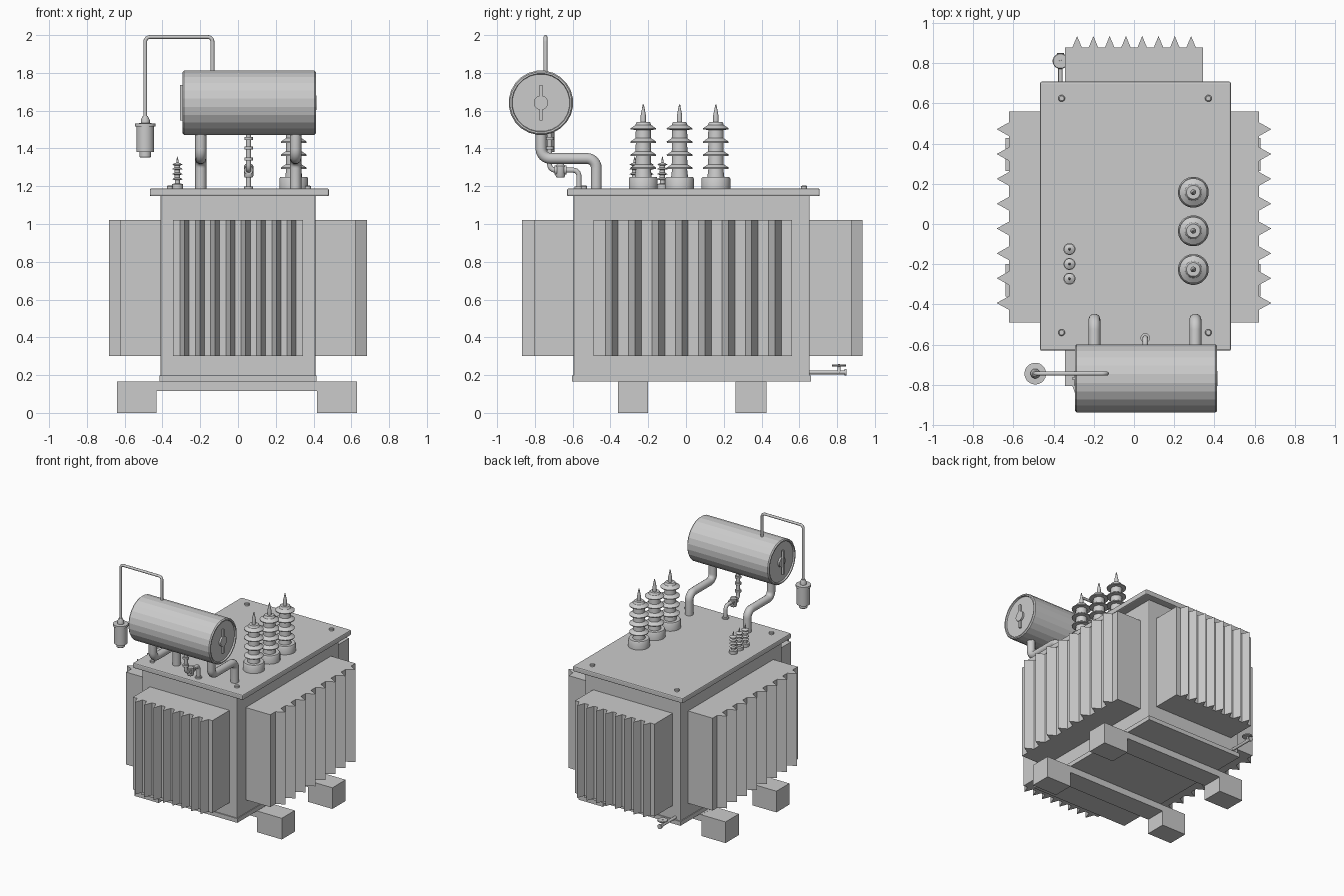
import bpy, bmesh
from math import pi, cos, sin
from mathutils import Vector

if "Cube" in bpy.data.objects:
    bpy.data.objects.remove(bpy.data.objects["Cube"])


def mesh_object(name, bm, smooth=False):
    bmesh.ops.recalc_face_normals(bm, faces=bm.faces)
    me = bpy.data.meshes.new(name)
    bm.to_mesh(me)
    bm.free()
    ob = bpy.data.objects.new(name, me)
    bpy.context.collection.objects.link(ob)
    if smooth:
        bpy.ops.object.select_all(action='DESELECT')
        ob.select_set(True)
        bpy.context.view_layer.objects.active = ob
        bpy.ops.object.shade_smooth_by_angle(angle=0.6)
    return ob


def box(name, lo, hi, bevel=0.0):
    bm = bmesh.new()
    bmesh.ops.create_cube(bm, size=1)
    for v in bm.verts:
        v.co = [(a + b) / 2 + c * (b - a) for a, b, c in zip(lo, hi, v.co)]
    ob = mesh_object(name, bm)
    if bevel:
        m = ob.modifiers.new("bevel", 'BEVEL')
        m.width, m.segments = bevel, 2
    return ob


def lathe(name, profile, loc, axis='Z', n=24, smooth=True):
    """Revolve (radius, height) points about an axis through loc."""
    bm = bmesh.new()
    rings = []
    for r, h in profile:
        ring = []
        for i in range(n):
            a = 2 * pi * (i + 0.5) / n
            p = Vector((r * cos(a), r * sin(a), h))
            if axis == 'X':
                p = Vector((p.z, p.x, p.y))
            elif axis == 'Y':
                p = Vector((p.y, p.z, p.x))
            ring.append(bm.verts.new(p + Vector(loc)))
        rings.append(ring)
    for a, b in zip(rings, rings[1:]):
        for i in range(n):
            bm.faces.new((a[i], a[(i + 1) % n], b[(i + 1) % n], b[i]))
    bm.faces.new(rings[0])
    bm.faces.new(rings[-1])
    return mesh_object(name, bm, smooth)


def pipe(name, pts, radius, bend):
    """Round tube along a path whose corners are rounded by bend."""
    pts = [Vector(p) for p in pts]
    path = [pts[0]]
    for p, c, q in zip(pts, pts[1:], pts[2:]):
        a, b = c + (p - c).normalized() * bend, c + (q - c).normalized() * bend
        centre = a + b - c
        for i in range(7):
            t = pi / 2 * i / 6
            path.append(centre + (a - centre) * cos(t) + (b - centre) * sin(t))
    path.append(pts[-1])
    cu = bpy.data.curves.new(name, 'CURVE')
    cu.dimensions = '3D'
    cu.bevel_depth, cu.bevel_resolution, cu.use_fill_caps = radius, 3, True
    sp = cu.splines.new('POLY')
    sp.points.add(len(path) - 1)
    for s, p in zip(sp.points, path):
        s.co = (*p, 1)
    ob = bpy.data.objects.new(name, cu)
    bpy.context.collection.objects.link(ob)


def radiator(name, place, lo, hi, inner, outer, tip, first, pitch, half):
    """Block with eight triangular fins; place(along, out) gives plan x, y."""
    plan = [(lo, inner), (lo, outer)]
    for i in range(8):
        c = first + i * pitch
        plan += [(c - half, outer), (c, tip), (c + half, outer)]
    plan += [(hi, outer), (hi, inner)]
    bm = bmesh.new()
    face = bm.faces.new([bm.verts.new((*place(a, o), 0.30)) for a, o in plan])
    ext = bmesh.ops.extrude_face_region(bm, geom=[face])
    top = [v for v in ext['geom'] if isinstance(v, bmesh.types.BMVert)]
    bmesh.ops.translate(bm, verts=top, vec=(0, 0, 0.72))
    mesh_object(name, bm)


# Tank, base flange and lid
box("tank", (-0.41, -0.595, 0.165), (0.41, 0.655, 1.16), 0.006)
box("base_flange", (-0.416, -0.603, 0.165), (0.416, 0.663, 0.198))
box("lid", (-0.467, -0.63, 1.147), (0.482, 0.708, 1.188), 0.008)
for x in (-0.36, 0.37):
    for y in (-0.54, 0.625):
        lathe("lid_bolt", [(0.017, 0), (0.017, 0.014), (0.012, 0.018)], (x, y, 1.185), n=12)

# Skid beams with foot blocks at both ends
for y0, y1 in ((-0.36, -0.20), (0.263, 0.427)):
    box("skid_beam", (-0.432, y0, 0.115), (0.418, y1, 0.166))
    box("left_foot", (-0.64, y0, 0), (-0.432, y1, 0.165))
    box("right_foot", (0.418, y0, 0), (0.63, y1, 0.165))

# Finned radiators on all four sides
side = (-0.49, 0.56, 0.40, 0.622, 0.683, -0.393, 0.1235, 0.034)
radiator("right_radiator", lambda a, o: (o, a), *side)
radiator("left_radiator", lambda a, o: (-o, a), *side)
radiator("back_radiator", lambda a, o: (a, o), -0.343, 0.343, 0.64, 0.877, 0.935, -0.283, 0.081, 0.024)
radiator("front_radiator", lambda a, o: (a, -o), -0.343, 0.343, 0.58, 0.805, 0.868, -0.283, 0.081, 0.024)

# Conservator drum with recessed ends and gauges
cy, cz = -0.768, 1.642
drum = [(0.152, 0.012), (0.155, 0), (0.164, 0), (0.171, 0.008)]
L = 0.706
drum = drum + [(r, L - h) for r, h in reversed(drum)]
lathe("conservator", drum, (-0.293, cy, cz), 'X', 24, False)
for x, s in ((-0.293, -1), (0.413, 1)):
    lathe("gauge_disc", [(0.038, -s * 0.015), (0.038, s * 0.002)], (x, cy, cz), 'X')
    box("gauge_bar", (x - 0.014, cy - 0.008, cz - 0.093), (x + 0.001, cy + 0.008, cz + 0.093))

# Thick support pipes and thin relay pipe
for x in (-0.197, 0.305):
    pipe("support_pipe", [(x, cy, 1.52), (x, cy, 1.347), (x, -0.475, 1.347), (x, -0.475, 1.17)], 0.03, 0.05)
rx, ry = 0.056, -0.722
pipe("relay_pipe", [(rx, ry, 1.52), (rx, ry, 1.285), (rx, -0.567, 1.285), (rx, -0.567, 1.18)], 0.014, 0.03)
for z in (1.445, 1.395, 1.335):
    lathe("relay_collar", [(0.023, 0), (0.023, 0.016)], (rx, ry, z), n=16)
lathe("relay_flange", [(0.024, 0), (0.024, 0.012)], (rx, -0.567, 1.187), n=16)
lathe("relay_body", [(0.02, -0.04), (0.026, -0.03), (0.026, 0.022), (0.018, 0.032)], (rx, -0.665, 1.285), n=16)
for y in (-0.695, -0.645):
    lathe("relay_ring", [(0.024, 0), (0.024, 0.012)], (rx, y, 1.285), 'Y', 16)

# Breather pipe and canister
bx, by = -0.491, -0.744
pipe("breather_pipe", [(-0.135, by, 1.78), (-0.135, by, 1.99), (bx, by, 1.99), (bx, by, 1.54)], 0.010, 0.025)
lathe("breather_canister", [
    (0.028, 1.352), (0.031, 1.356), (0.031, 1.38), (0.047, 1.38), (0.047, 1.515), (0.054, 1.515),
    (0.054, 1.532), (0.024, 1.534), (0.024, 1.55), (0.014, 1.572)], (bx, by, 0))

# High voltage bushings with four sheds each
hv = [(0.077, 1.185), (0.077, 1.24), (0.071, 1.25), (0.045, 1.25)]
for z in (1.292, 1.361, 1.43, 1.50):
    hv += [(0.04, z - 0.002), (0.068, z), (0.069, z + 0.006), (0.042, z + 0.024)]
hv += [(0.038, 1.535), (0.034, 1.54), (0.014, 1.54), (0.014, 1.575), (0.003, 1.632)]
for y in (0.158, -0.034, -0.226):
    lathe("high_voltage_bushing", hv, (0.295, y, 0))

# Low voltage bushings
lv = [(0.03, 1.185), (0.03, 1.212), (0.014, 1.214)]
for z in (1.235, 1.262, 1.289, 1.312):
    lv += [(0.014, z - 0.002), (0.027, z), (0.027, z + 0.003), (0.015, z + 0.010)]
lv += [(0.006, 1.325), (0.006, 1.335), (0.001, 1.358)]
for y in (-0.125, -0.199, -0.272):
    lathe("low_voltage_bushing", lv, (-0.321, y, 0), n=16)

# Drain valve at the back
vx, vz = -0.366, 0.215
pipe("drain_pipe", [(vx, 0.64, vz), (vx, 0.845, vz)], 0.011, 0.01)
lathe("drain_flange", [(0.018, 0), (0.018, 0.012)], (vx, 0.838, vz), 'Y', 16)
lathe("drain_stem", [(0.012, 0), (0.008, 0.015), (0.006, 0.045)], (vx, 0.81, vz), n=12)
lathe("drain_wheel", [(0.036, 0), (0.039, 0.005), (0.036, 0.010)], (vx, 0.81, 0.246), n=16)
